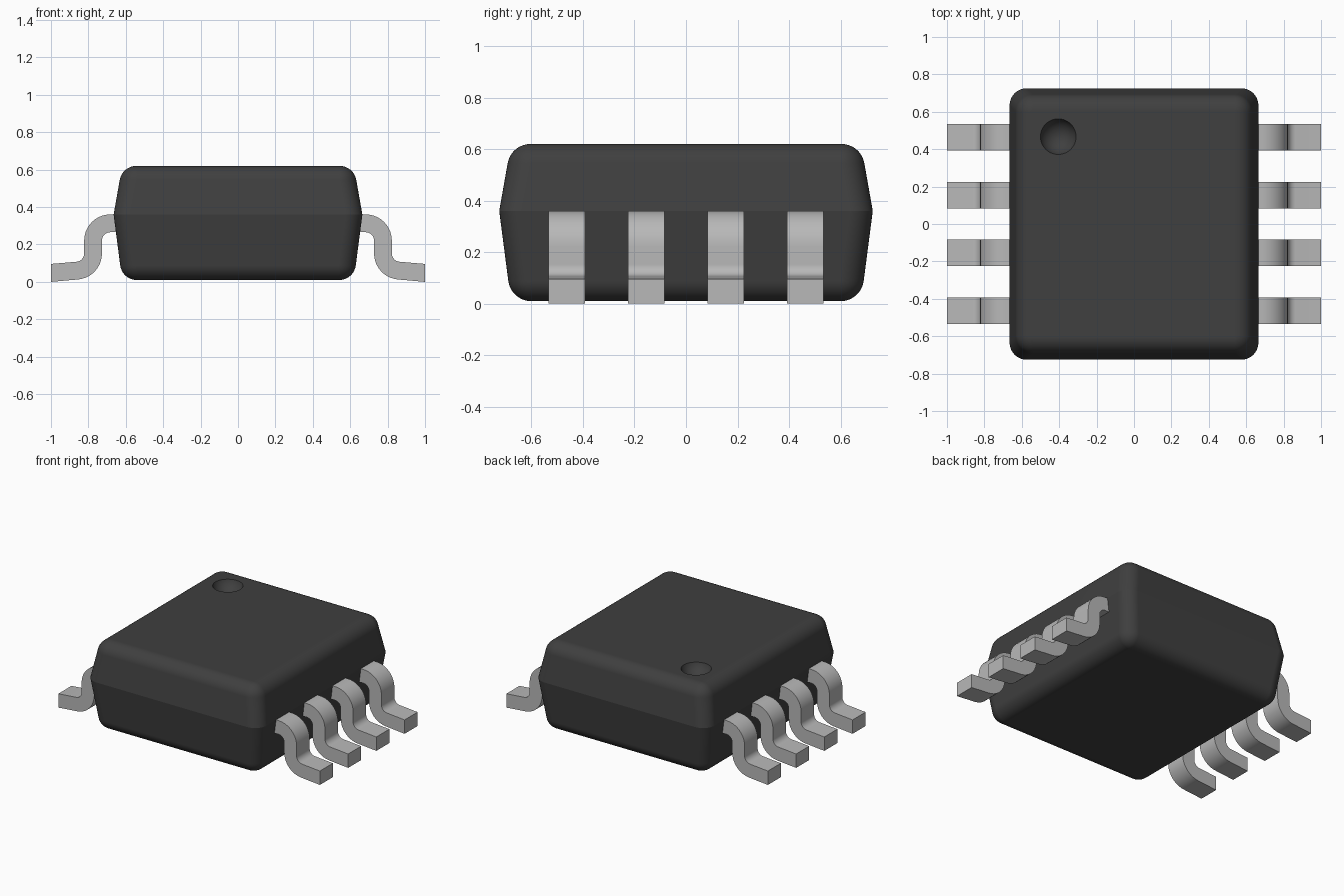
import bpy, bmesh, math
from math import cos, sin, radians, pi

if "Cube" in bpy.data.objects:
    bpy.data.objects.remove(bpy.data.objects["Cube"])


def make_material(name, value):
    m = bpy.data.materials.new(name)
    m.use_nodes = True
    color = (value, value, value, 1.0)
    m.diffuse_color = color
    bsdf = m.node_tree.nodes["Principled BSDF"]
    bsdf.inputs["Base Color"].default_value = color
    bsdf.inputs["Roughness"].default_value = 0.6
    return m


dark_plastic = make_material("dark plastic", 0.05)
tinned_metal = make_material("tinned metal", 0.48)


def make_object(name, bm, material):
    bmesh.ops.recalc_face_normals(bm, faces=bm.faces)
    mesh = bpy.data.meshes.new(name)
    bm.to_mesh(mesh)
    bm.free()
    mesh.materials.append(material)
    ob = bpy.data.objects.new(name, mesh)
    bpy.context.collection.objects.link(ob)
    return ob


def smooth(ob, angle):
    bpy.ops.object.select_all(action='DESELECT')
    ob.select_set(True)
    bpy.context.view_layer.objects.active = ob
    bpy.ops.object.shade_smooth_by_angle(angle=radians(angle))
    ob.modifiers.new("even shading", 'WEIGHTED_NORMAL').keep_sharp = True


# Body: rounded rectangles lofted up a drafted, filleted profile
HALF_X, HALF_Y, SEAM_Z = 0.665, 0.725, 0.36
FILLET, CORNER, STEPS = 0.09, 0.09, 10


def rounded_rectangle(bm, inset, radius, z):
    verts = []
    for k, (sx, sy) in enumerate(((1, 1), (-1, 1), (-1, -1), (1, -1))):
        cx, cy = sx * (HALF_X - inset - radius), sy * (HALF_Y - inset - radius)
        for i in range(STEPS + 1):
            a = pi / 2 * (k + i / STEPS)
            verts.append(bm.verts.new((cx + radius * cos(a), cy + radius * sin(a), z)))
    return verts


def half_profile(end_z, draft):
    """Inset, corner radius and height from the seam out to a flat end."""
    direction = 1 if end_z > SEAM_Z else -1
    rise = abs(end_z - SEAM_Z) - FILLET
    a0 = radians(draft)
    center = (FILLET + rise * sin(a0)) / cos(a0)
    rows = []
    for i in range(STEPS + 1):
        a = a0 + (pi / 2 - a0) * i / STEPS
        rows.append((center - FILLET * cos(a), CORNER * cos(a) + 0.003,
                     SEAM_Z + direction * (rise + FILLET * sin(a))))
    return rows


bm = bmesh.new()
rows = half_profile(0.01, 7.4)[::-1] + [(0, CORNER, SEAM_Z)] + half_profile(0.62, 10)
rings = [rounded_rectangle(bm, *row) for row in rows]
for lower, upper in zip(rings, rings[1:]):
    for i in range(len(lower)):
        j = (i + 1) % len(lower)
        bm.faces.new((lower[i], lower[j], upper[j], upper[i]))
bm.faces.new(rings[0])
bm.faces.new(rings[-1])
body = make_object("body", bm, dark_plastic)

# Round dimple marking the first pin
bm = bmesh.new()
bmesh.ops.create_uvsphere(bm, u_segments=48, v_segments=32, radius=0.1)
dimple_cutter = make_object("dimple_cutter", bm, dark_plastic)
dimple_cutter.location = (-0.405, 0.467, 0.65)
cut = body.modifiers.new("dimple", 'BOOLEAN')
cut.operation, cut.solver, cut.object = 'DIFFERENCE', 'EXACT', dimple_cutter
bpy.context.view_layer.objects.active = body
bpy.ops.object.modifier_apply(modifier=cut.name)
bpy.data.objects.remove(dimple_cutter)
smooth(body, 13)

# Pins: S-shaped strip profile, extruded along y
THICK, BEND, WIDTH = 0.095, 0.092, 0.142


def pin_profile():
    """Matching outer and inner edge points of the bent strip."""
    h = THICK / 2
    pairs = [((0.6, 0.313 + h), (0.6, 0.313 - h))]
    for i in range(STEPS + 1):  # shoulder bend
        a = pi / 2 * (1 - i / STEPS)
        pairs.append(tuple((0.683 + r * cos(a), 0.221 + r * sin(a))
                           for r in (BEND + h, BEND - h)))
    for i in range(STEPS + 1):  # ankle bend
        a = pi + radians(85) * i / STEPS
        pairs.append(tuple((0.867 + r * cos(a), 0.152 + r * sin(a))
                           for r in (BEND - h, BEND + h)))
    pairs.append(((1.0, 0.096), (1.0, 0.0)))
    return pairs


def make_pin(name, side, y):
    bm = bmesh.new()
    rows = []
    for top, bottom in pin_profile():
        rows.append([bm.verts.new((side * p[0], y + dy, p[1])) for p, dy in
                     ((top, -WIDTH / 2), (top, WIDTH / 2),
                      (bottom, WIDTH / 2), (bottom, -WIDTH / 2))])
    for a, b in zip(rows, rows[1:]):
        for i in range(4):
            j = (i + 1) % 4
            bm.faces.new((a[i], a[j], b[j], b[i]))
    bm.faces.new(rows[0])
    bm.faces.new(rows[-1])
    smooth(make_object(name, bm, tinned_metal), 30)


for side, label in ((1, "left"), (-1, "right")):
    for n, y in enumerate((-0.463, -0.154, 0.154, 0.463), 1):
        make_pin(f"{label}_pin_{n}", side, y)
